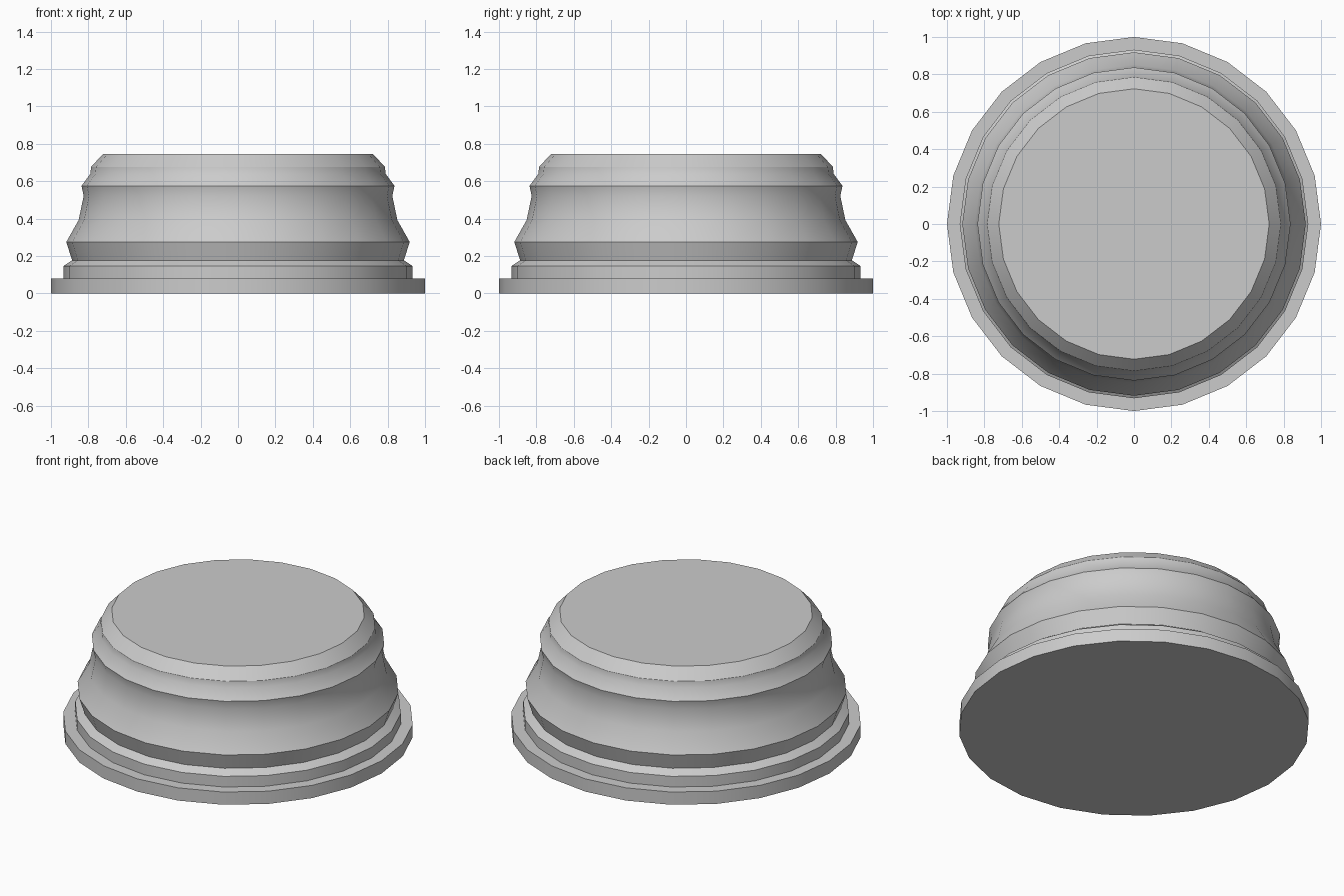
import bpy, bmesh
from math import sin, cos, tau, radians

if "Cube" in bpy.data.objects:
    bpy.data.objects.remove(bpy.data.objects["Cube"])

SIDES = 24

# Outline of the turned base as (radius, height), bottom to top
PROFILE = [
    (1.0, 0.0), (1.0, 0.08),                      # foot plate
    (0.932, 0.08), (0.932, 0.147), (0.887, 0.177),  # lower step
    (0.918, 0.275), (0.852, 0.392), (0.825, 0.522),  # flared waist
    (0.837, 0.575), (0.79, 0.638), (0.785, 0.677),  # upper bead
    (0.723, 0.744),                               # top chamfer
]


def lathe(name, profile, sides):
    bm = bmesh.new()
    rings = [[bm.verts.new((r * cos(tau * i / sides), r * sin(tau * i / sides), z))
              for i in range(sides)] for r, z in profile]
    for low, high in zip(rings, rings[1:]):
        for i in range(sides):
            j = (i + 1) % sides
            bm.faces.new((low[i], low[j], high[j], high[i]))
    # Flat caps
    bm.faces.new(rings[0][::-1])
    bm.faces.new(rings[-1])
    mesh = bpy.data.meshes.new(name)
    bm.to_mesh(mesh)
    bm.free()
    obj = bpy.data.objects.new(name, mesh)
    bpy.context.collection.objects.link(obj)
    return obj


base = lathe("round_base", PROFILE, SIDES)
bpy.context.view_layer.objects.active = base
base.select_set(True)
bpy.ops.object.shade_smooth_by_angle(angle=radians(30))
